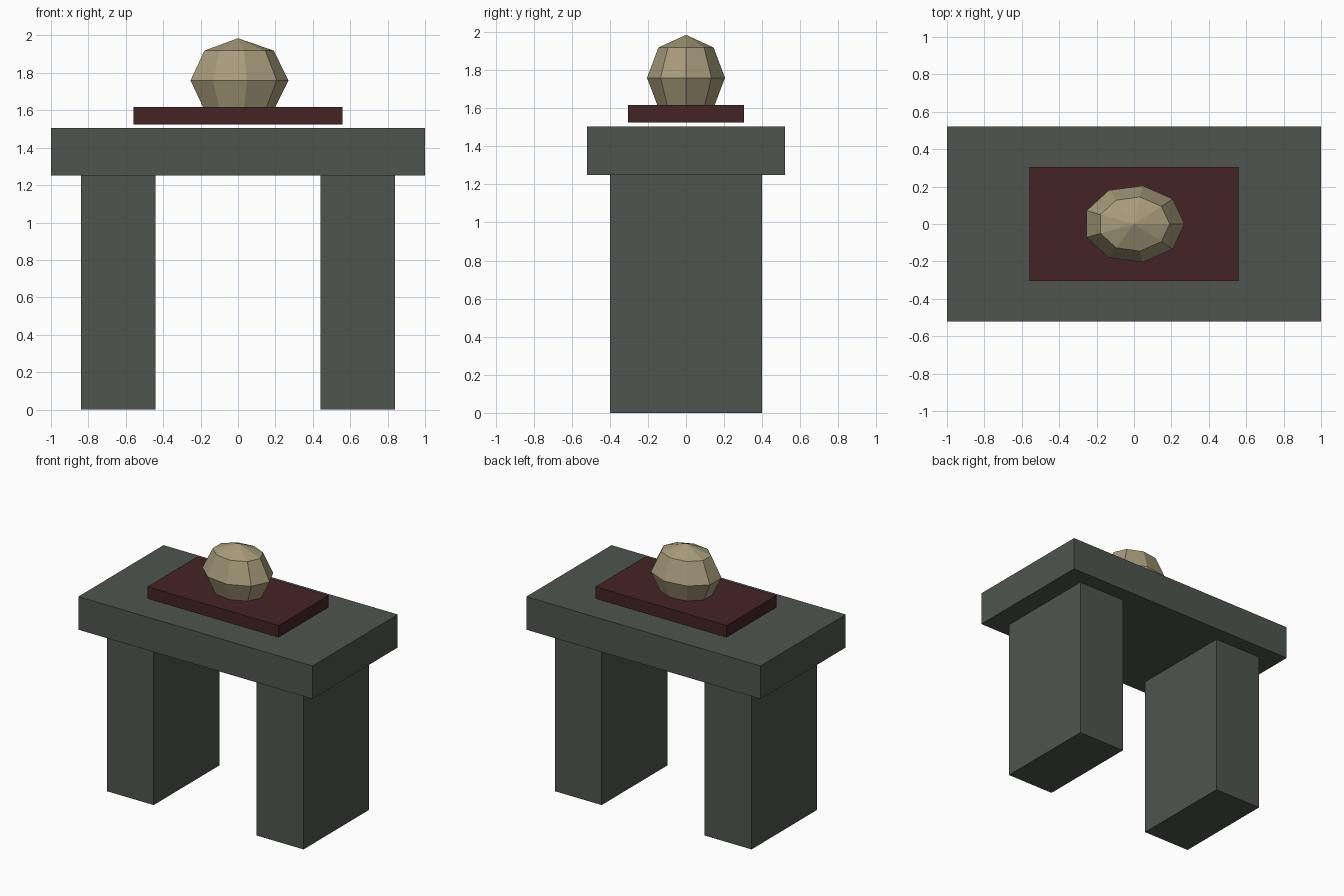
import bpy, bmesh, math
from mathutils import Matrix

if "Cube" in bpy.data.objects:
    bpy.data.objects.remove(bpy.data.objects["Cube"])


def material(name, rgb):
    m = bpy.data.materials.new(name)
    m.diffuse_color = (*rgb, 1)
    m.use_nodes = True
    m.node_tree.nodes["Principled BSDF"].inputs["Base Color"].default_value = m.diffuse_color
    return m


STONE = material("dark_stone", (0.08, 0.09, 0.08))
CLOTH = material("dark_red", (0.06, 0.017, 0.018))
BONE = material("bone_tan", (0.39, 0.33, 0.20))


def add_object(name, bm, mat):
    bmesh.ops.recalc_face_normals(bm, faces=bm.faces)
    me = bpy.data.meshes.new(name)
    bm.to_mesh(me)
    bm.free()
    me.materials.append(mat)
    ob = bpy.data.objects.new(name, me)
    bpy.context.collection.objects.link(ob)
    return ob


def box(name, x0, x1, half_y, z0, z1, mat):
    bm = bmesh.new()
    move = Matrix.Translation(((x0 + x1) / 2, 0, (z0 + z1) / 2))
    size = Matrix.Diagonal((x1 - x0, 2 * half_y, z1 - z0, 1))
    bmesh.ops.create_cube(bm, size=1, matrix=move @ size)
    return add_object(name, bm, mat)


# Two upright stone supports
box("left_support", -0.84, -0.44, 0.40, 0, 1.25, STONE)
box("right_support", 0.44, 0.84, 0.40, 0, 1.25, STONE)

# Stone top slab and the thin plate floating just above it
box("top_slab", -1, 1, 0.52, 1.25, 1.505, STONE)
box("plate", -0.56, 0.56, 0.305, 1.525, 1.617, CLOTH)

# Low-poly stretched ball: nine sides, four bands, one corner on +x
SIDES, BANDS = 9, 4
RX, RY, RZ, CZ = 0.27, 0.208, 0.225, 1.76
bm = bmesh.new()
top = bm.verts.new((0, 0, CZ + RZ))
bottom = bm.verts.new((0, 0, CZ - RZ))
rings = []
for b in range(1, BANDS):
    t = math.pi * b / BANDS
    rings.append([bm.verts.new((RX * math.sin(t) * math.cos(a),
                                RY * math.sin(t) * math.sin(a),
                                CZ + RZ * math.cos(t)))
                  for a in (math.tau * s / SIDES for s in range(SIDES))])
for s in range(SIDES):
    n = (s + 1) % SIDES
    bm.faces.new((top, rings[0][s], rings[0][n]))
    bm.faces.new((bottom, rings[-1][n], rings[-1][s]))
    for upper, lower in zip(rings, rings[1:]):
        bm.faces.new((upper[s], lower[s], lower[n], upper[n]))
add_object("faceted_ball", bm, BONE)
